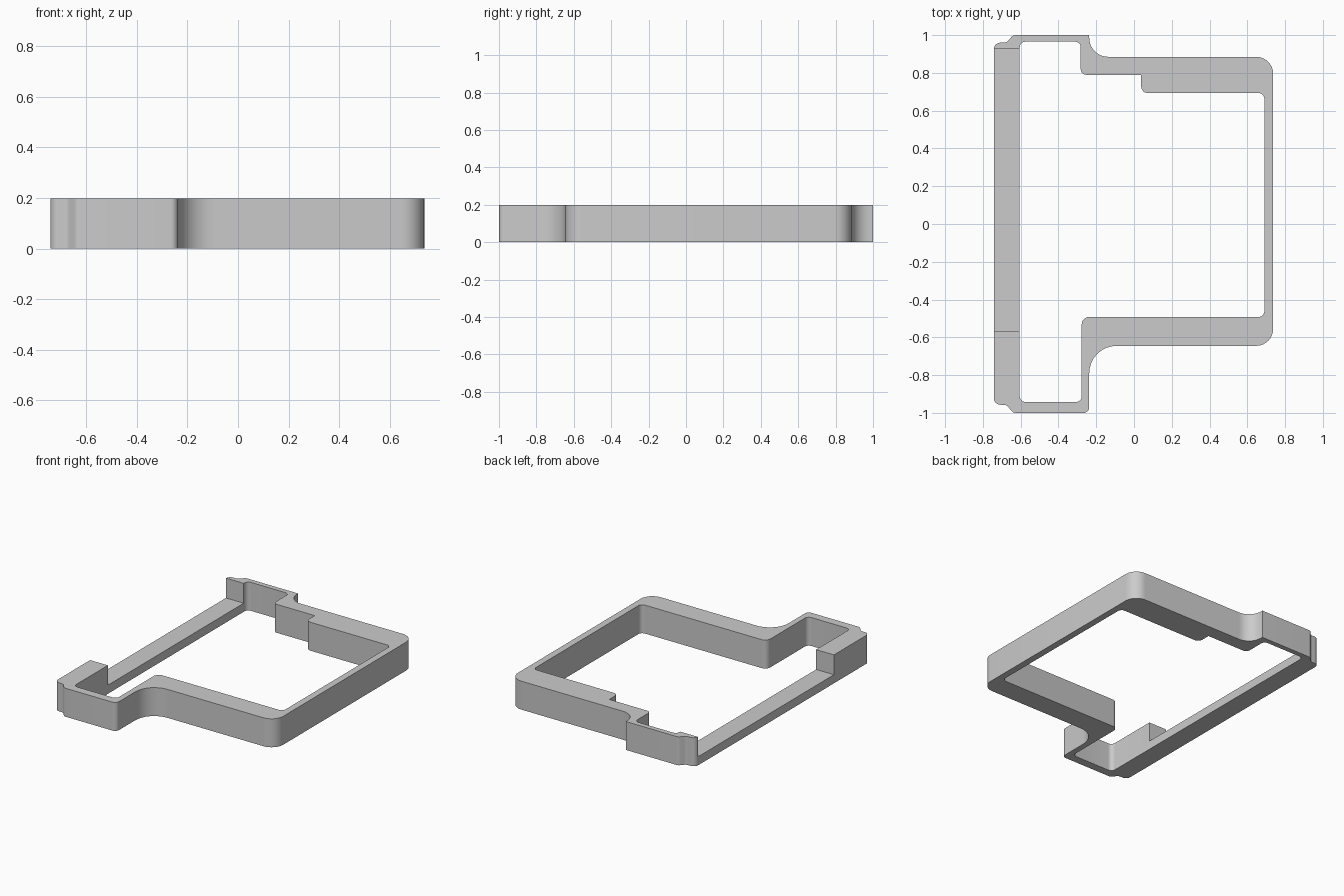
import bpy
import bmesh
import math
from mathutils import Vector

cube = bpy.data.objects.get("Cube")
if cube:
    bpy.data.objects.remove(cube, do_unlink=True)

HEIGHT = 0.198
LOW_HEIGHT = 0.06

grey = bpy.data.materials.new("light grey")
grey.use_nodes = True
colour = (0.6, 0.6, 0.6, 1)
grey.diffuse_color = colour
grey.node_tree.nodes["Principled BSDF"].inputs["Base Color"].default_value = colour


def rounded(corners, steps=8):
    """Turn (x, y, radius) corners into a loop of points with rounded corners."""
    points = []
    for i, (x, y, radius) in enumerate(corners):
        here = Vector((x, y))
        if radius == 0:
            points.append(here)
            continue
        to_prev = (Vector(corners[i - 1][:2]) - here).normalized()
        to_next = (Vector(corners[(i + 1) % len(corners)][:2]) - here).normalized()
        half = to_prev.angle(to_next) / 2
        centre = here + (to_prev + to_next).normalized() * radius / math.sin(half)
        reach = radius / math.tan(half)
        start = here + to_prev * reach - centre
        end = here + to_next * reach - centre
        sweep = start.angle(end)
        for k in range(steps + 1):
            t = k / steps
            arc = start * math.sin((1 - t) * sweep) + end * math.sin(t * sweep)
            points.append(centre + arc / math.sin(sweep))
    return points


# Outer outline, clockwise from the back right corner
outer = rounded([
    (-0.742, 0.96, 0.035), (-0.675, 0.96, 0.03), (-0.64, 1, 0.03),
    (-0.237, 1, 0), (-0.237, 0.885, 0.1),
    (0.737, 0.885, 0.09), (0.737, -0.645, 0.09),
    (-0.237, -0.645, 0.145), (-0.237, -1, 0.03),
    (-0.64, -1, 0.03), (-0.675, -0.957, 0.03), (-0.742, -0.957, 0.035),
])

# Inner opening
inner = rounded([
    (-0.605, 0.965, 0.03), (-0.282, 0.965, 0.03), (-0.282, 0.79, 0.03),
    (0.038, 0.79, 0), (0.038, 0.693, 0.035),
    (0.69, 0.693, 0.03), (0.69, -0.492, 0.03),
    (-0.277, -0.492, 0.04), (-0.277, -0.942, 0.03), (-0.605, -0.942, 0.03),
])

# Frame: fill between both outlines and raise it
bm = bmesh.new()
edges = []
for loop in (outer, inner):
    verts = [bm.verts.new((p.x, p.y, 0)) for p in loop]
    edges += [bm.edges.new((verts[i - 1], verts[i])) for i in range(len(verts))]
bmesh.ops.triangle_fill(bm, edges=edges, use_beauty=True)
raised = bmesh.ops.extrude_face_region(bm, geom=bm.faces[:], use_keep_orig=True)
top = [v for v in raised["geom"] if isinstance(v, bmesh.types.BMVert)]
bmesh.ops.translate(bm, verts=top, vec=(0, 0, HEIGHT))
bmesh.ops.recalc_face_normals(bm, faces=bm.faces[:])
mesh = bpy.data.meshes.new("frame")
bm.to_mesh(mesh)
bm.free()
mesh.materials.append(grey)
frame = bpy.data.objects.new("frame", mesh)
bpy.context.collection.objects.link(frame)

# Cutter that lowers the long right-hand rail
x0, x1, y0, y1 = -0.85, -0.5, -0.567, 0.927
bpy.ops.mesh.primitive_cube_add(
    size=1, location=((x0 + x1) / 2, (y0 + y1) / 2, LOW_HEIGHT + 0.2))
cutter = bpy.context.object
cutter.name = "rail_cutter"
cutter.scale = (x1 - x0, y1 - y0, 0.4)
cutter.data.materials.append(grey)
cutter.hide_render = True

cut = frame.modifiers.new("lower_rail", 'BOOLEAN')
cut.operation = 'DIFFERENCE'
cut.solver = 'EXACT'
cut.object = cutter
bpy.ops.object.select_all(action='DESELECT')
frame.select_set(True)
bpy.context.view_layer.objects.active = frame
bpy.ops.object.modifier_apply(modifier=cut.name)
bpy.data.objects.remove(cutter, do_unlink=True)

# Smooth rounded corners, sharp rims
bpy.ops.object.shade_smooth_by_angle(angle=math.radians(30))
